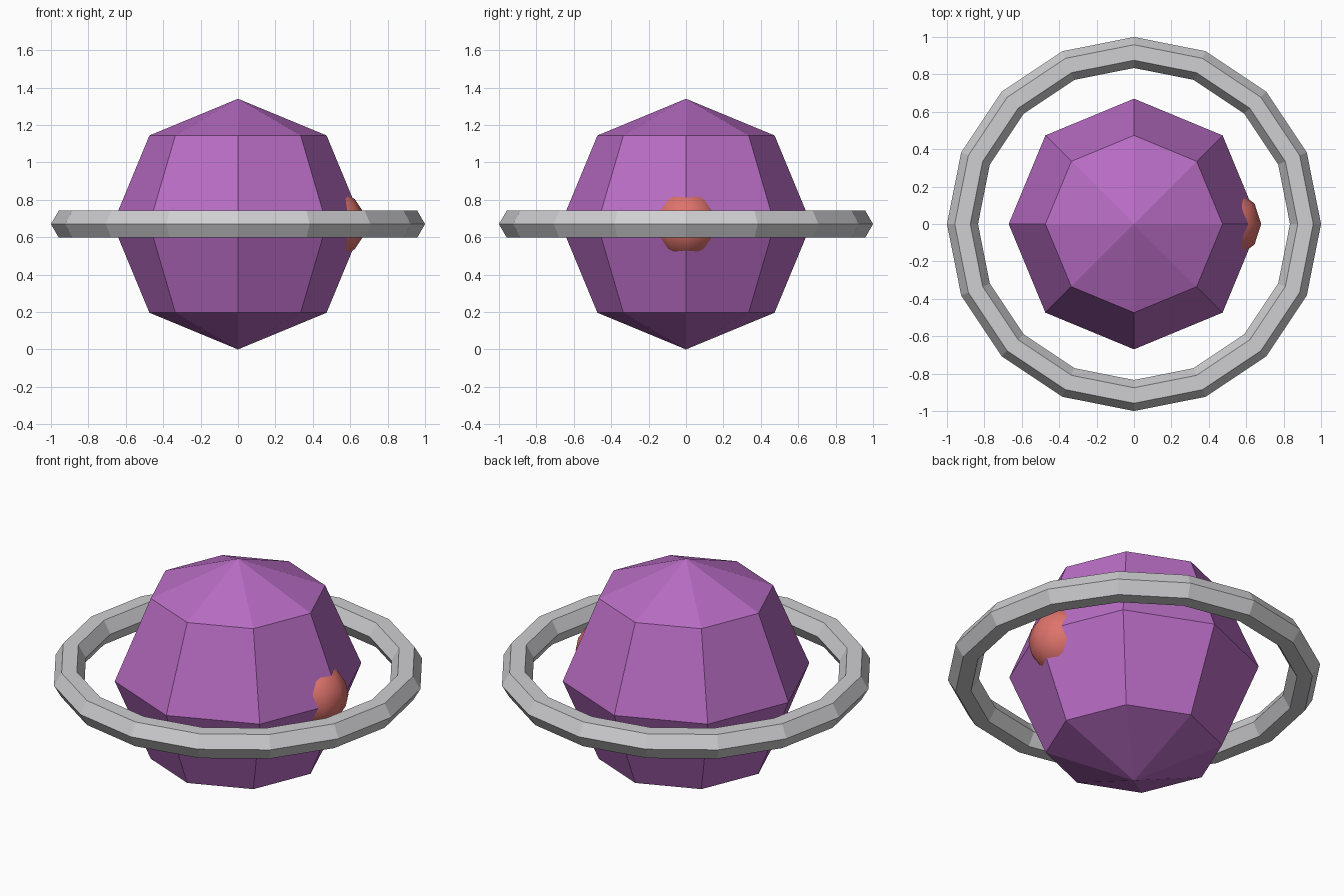
import bpy
import math

cube = bpy.data.objects.get("Cube")
if cube:
    bpy.data.objects.remove(cube, do_unlink=True)

CENTRE_Z = 0.67


def material(name, rgb):
    mat = bpy.data.materials.new(name)
    mat.use_nodes = True
    mat.diffuse_color = (*rgb, 1)
    mat.node_tree.nodes["Principled BSDF"].inputs["Base Color"].default_value = (*rgb, 1)
    return mat


def finish(name, mat):
    obj = bpy.context.object
    obj.name = name
    obj.data.name = name
    obj.data.materials.append(mat)
    return obj


purple = material("purple", (0.48, 0.15, 0.55))
grey = material("light grey", (0.62, 0.62, 0.64))
red = material("soft red", (0.73, 0.17, 0.15))

# Faceted planet body
bpy.ops.mesh.primitive_uv_sphere_add(
    segments=8, ring_count=4, radius=0.67, location=(0, 0, CENTRE_Z))
finish("planet", purple)

# Hexagonal-section ring around the equator
bpy.ops.mesh.primitive_torus_add(
    major_segments=16, minor_segments=6, major_radius=0.917,
    minor_radius=0.083, location=(0, 0, CENTRE_Z))
ring = finish("ring", grey)
for face in ring.data.polygons:
    face.use_smooth = False

# Smooth bump half sunk into the left side, one vertex column pointing outward
bpy.ops.mesh.primitive_uv_sphere_add(
    segments=10, ring_count=8, radius=0.187, location=(0.493, 0, CENTRE_Z))
bump = finish("side_bump", red)
outermost = max(bump.data.vertices, key=lambda v: v.co.x)
bump.rotation_euler.z = -math.atan2(outermost.co.y, outermost.co.x)
bpy.ops.object.shade_smooth()
